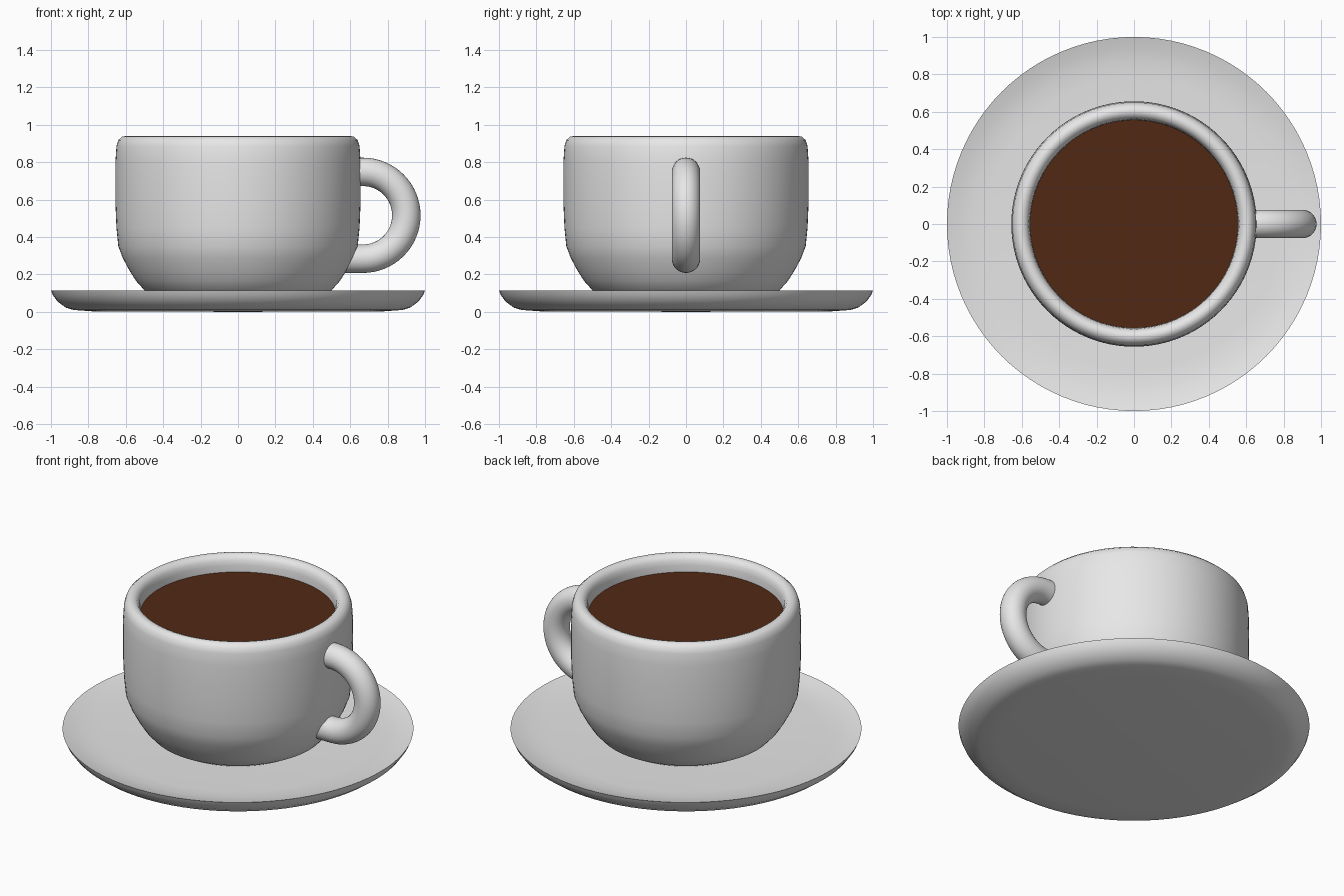
import bpy
import bmesh
from math import cos, sin, pi, radians
from mathutils import Vector

default_cube = bpy.data.objects.get("Cube")
if default_cube:
    bpy.data.objects.remove(default_cube, do_unlink=True)


def make_material(name, color):
    mat = bpy.data.materials.new(name)
    mat.use_nodes = True
    mat.diffuse_color = color
    mat.node_tree.nodes["Principled BSDF"].inputs["Base Color"].default_value = color
    return mat


def finish(bm, name, mat, angle=45):
    """Turn a bmesh into a smooth shaded object that keeps hard edges."""
    bmesh.ops.remove_doubles(bm, verts=bm.verts, dist=0.0001)
    bmesh.ops.recalc_face_normals(bm, faces=bm.faces)
    for face in bm.faces:
        face.smooth = True
    mesh = bpy.data.meshes.new(name)
    bm.to_mesh(mesh)
    bm.free()
    mesh.set_sharp_from_angle(angle=radians(angle))
    mesh.materials.append(mat)
    obj = bpy.data.objects.new(name, mesh)
    bpy.context.collection.objects.link(obj)
    return obj


def lathe(name, profile, mat, steps=96):
    """Revolve (radius, height) points around the z axis."""
    bm = bmesh.new()
    verts = [bm.verts.new((r, 0, z)) for r, z in profile]
    edges = [bm.edges.new(pair) for pair in zip(verts, verts[1:])]
    bmesh.ops.spin(bm, geom=verts + edges, cent=(0, 0, 0), axis=(0, 0, 1),
                   angle=2 * pi, steps=steps, use_duplicate=False)
    return finish(bm, name, mat)


def tube(name, path, radius, mat, sides=32):
    """Sweep a circle along a path lying in the xz plane."""
    bm = bmesh.new()
    rings = []
    for i, p in enumerate(path):
        along = (path[min(i + 1, len(path) - 1)] - path[max(i - 1, 0)]).normalized()
        across = Vector((0, 1, 0))
        up = along.cross(across)
        angles = [2 * pi * k / sides for k in range(sides)]
        rings.append([bm.verts.new(p + radius * (cos(a) * across + sin(a) * up))
                      for a in angles])
    for a, b in zip(rings, rings[1:]):
        for k in range(sides):
            n = (k + 1) % sides
            bm.faces.new((a[k], a[n], b[n], b[k]))
    bm.faces.new(rings[0])
    bm.faces.new(rings[-1])
    return finish(bm, name, mat)


porcelain = make_material("white porcelain", (0.8, 0.8, 0.8, 1))
coffee = make_material("dark coffee", (0.085, 0.022, 0.007, 1))

# Saucer: flat foot, rounded underside, thin rim and shallow dish
lathe("saucer", [(0, 0), (0.77, 0.002), (0.88, 0.01), (0.92, 0.022), (0.965, 0.055),
                 (0.99, 0.09), (1, 0.115), (0.94, 0.098), (0.87, 0.086),
                 (0.78, 0.08), (0, 0.08)], porcelain)

# Cup: rounded outer wall, soft lip and hollow inside
lathe("cup", [(0, 0.07), (0.42, 0.07), (0.5, 0.115), (0.545, 0.165), (0.58, 0.22),
              (0.615, 0.285), (0.64, 0.35), (0.65, 0.45), (0.655, 0.57), (0.656, 0.7),
              (0.655, 0.81), (0.65, 0.885), (0.64, 0.918), (0.62, 0.936), (0.6, 0.94),
              (0.578, 0.932), (0.563, 0.91), (0.557, 0.88), (0.555, 0.83),
              (0.555, 0.5), (0.53, 0.33), (0.42, 0.17), (0, 0.15)], porcelain)

# Coffee: flat disc filling the cup
lathe("coffee_surface", [(0, 0.84), (0.557, 0.84)], coffee)

# Handle: half ring with short straight ends sunk into the cup wall
bend, middle = 0.232, Vector((0.668, 0, 0.516))
arc = [middle + bend * Vector((cos(t), 0, sin(t)))
       for t in (pi / 2 - pi * i / 32 for i in range(33))]
start = Vector((0.59, 0, middle.z + bend))
end = Vector((0.57, 0, middle.z - bend))
tube("handle", [start] + arc + [end], 0.076, porcelain)
